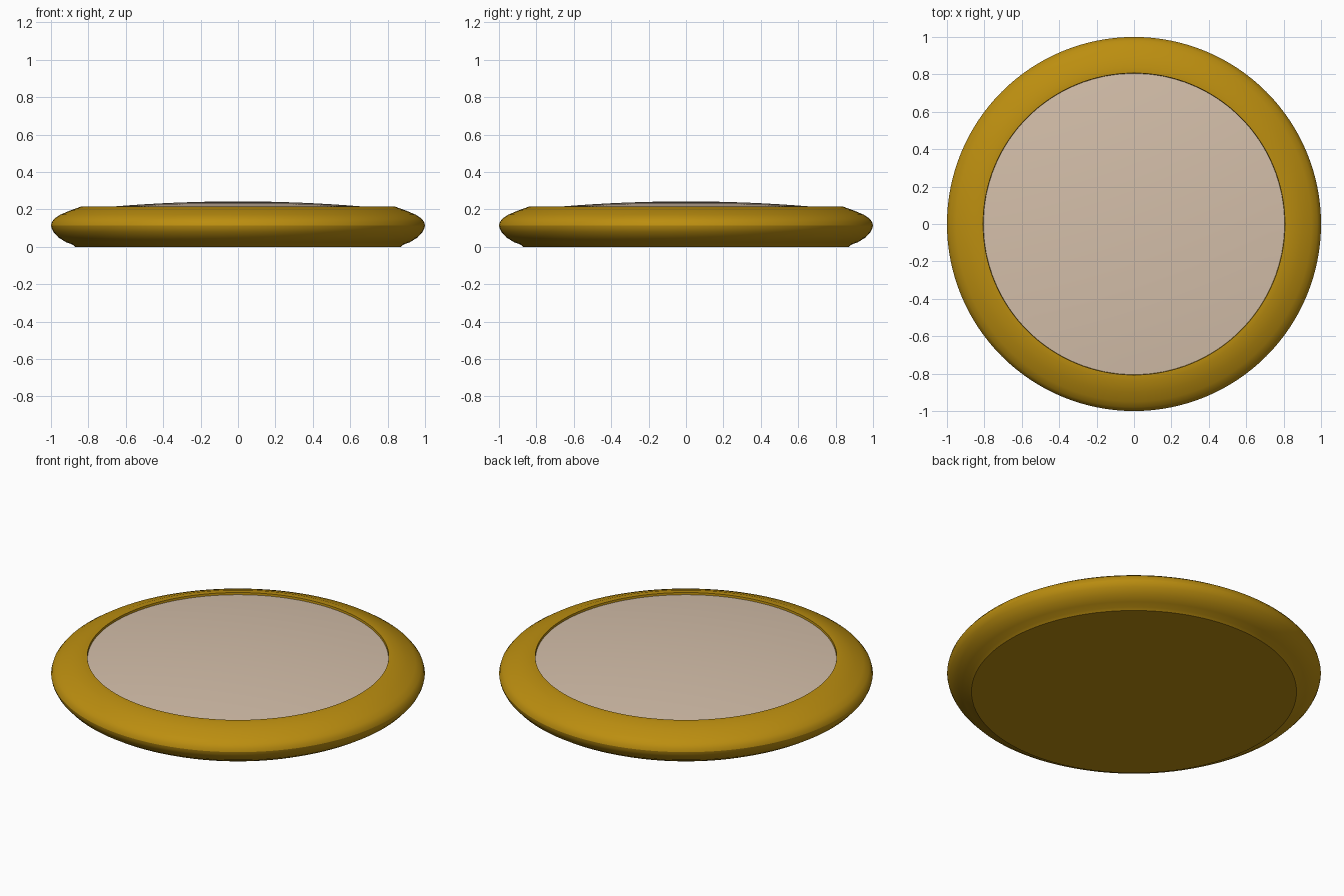
import bpy, math

if "Cube" in bpy.data.objects:
    bpy.data.objects.remove(bpy.data.objects["Cube"])

SEG = 128

def material(name, rgb):
    m = bpy.data.materials.new(name)
    m.diffuse_color = (*rgb, 1)
    m.use_nodes = True
    m.node_tree.nodes["Principled BSDF"].inputs["Base Color"].default_value = m.diffuse_color
    return m

def lathe(name, profile, mat, angle=25):
    """Revolve (radius, height) points around z; radius 0 becomes a pole."""
    verts, faces, rings = [], [], []
    for r, z in profile:
        n = 1 if r == 0 else SEG
        rings.append(range(len(verts), len(verts) + n))
        for i in range(n):
            a = 2 * math.pi * i / SEG
            verts.append((r * math.cos(a), r * math.sin(a), z))
    for lo, hi in zip(rings, rings[1:]):
        for i in range(SEG):
            j = (i + 1) % SEG
            if len(lo) == 1:
                faces.append((lo[0], hi[j], hi[i]))
            elif len(hi) == 1:
                faces.append((lo[i], lo[j], hi[0]))
            else:
                faces.append((lo[i], lo[j], hi[j], hi[i]))
    me = bpy.data.meshes.new(name)
    me.from_pydata(verts, [], faces)
    me.materials.append(mat)
    ob = bpy.data.objects.new(name, me)
    bpy.context.collection.objects.link(ob)
    bpy.ops.object.select_all(action='DESELECT')
    ob.select_set(True)
    bpy.context.view_layer.objects.active = ob
    bpy.ops.object.shade_smooth_by_angle(angle=math.radians(angle))
    return ob

gold = material("gold", (0.50, 0.27, 0.005))
cream = material("cream", (0.66, 0.52, 0.40))

# Rounded rim with flat base, top lip and short inner wall
lathe("rim", [(0, 0), (0.87, 0), (0.885, 0.012), (0.92, 0.025), (0.96, 0.05),
              (0.987, 0.08), (0.997, 0.1), (1, 0.115), (0.995, 0.133),
              (0.98, 0.152), (0.95, 0.172), (0.9, 0.193), (0.84, 0.215),
              (0.807, 0.215), (0.805, 0.195)], gold)

# Shallow domed face set into the rim
R, EDGE, TOP = 0.805, 0.203, 0.243
dome = [(R * (1 - i / 10), EDGE + (TOP - EDGE) * (1 - (1 - i / 10) ** 2)) for i in range(10)]
lathe("domed_face", [(R, 0.195)] + dome + [(0, TOP)], cream)
